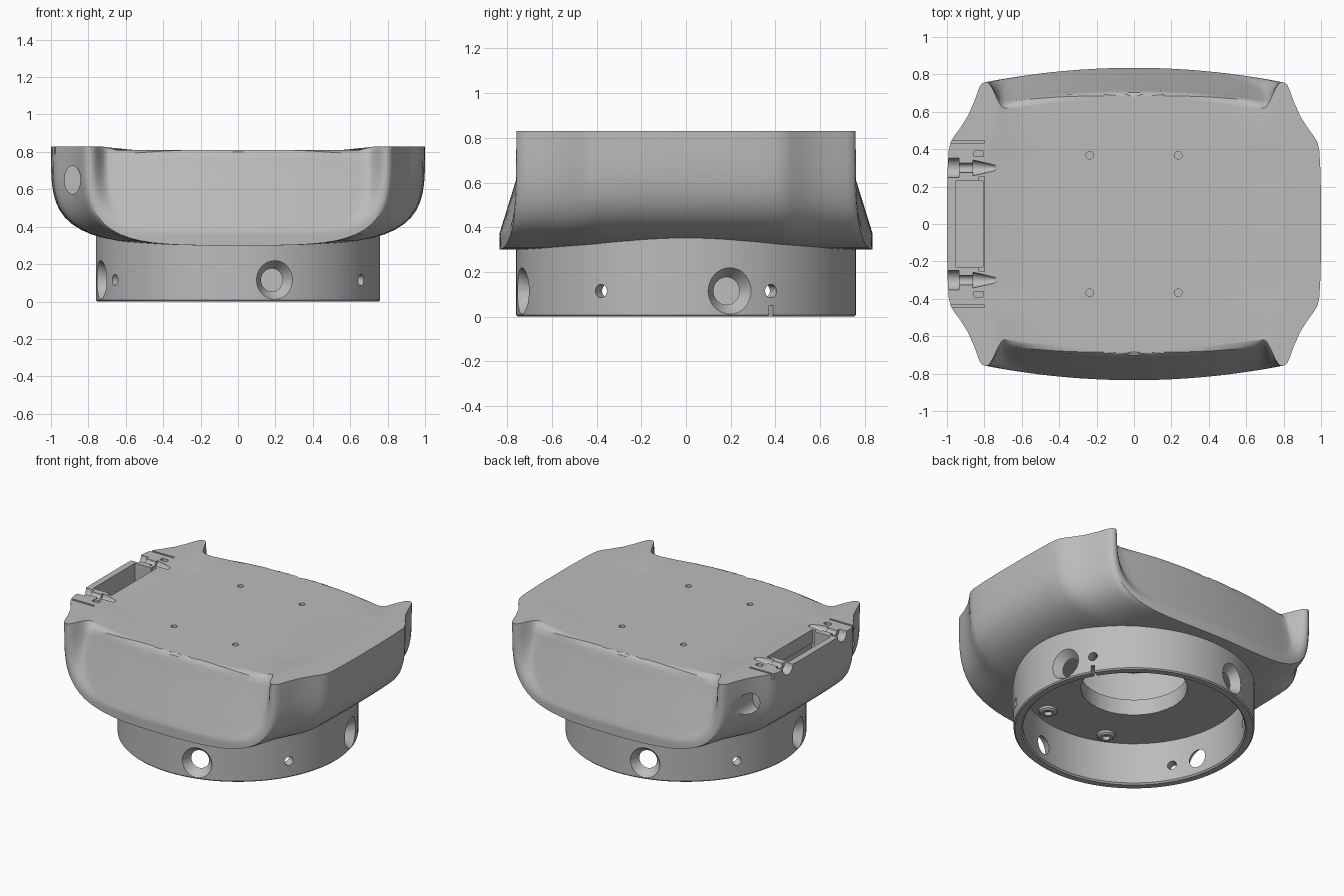
import bpy, bmesh
from math import sin, cos, pi, radians
from mathutils import Matrix, Vector

if "Cube" in bpy.data.objects:
    bpy.data.objects.remove(bpy.data.objects["Cube"])

grey = bpy.data.materials.new("plain grey")
grey.use_nodes = True
grey.diffuse_color = (0.5, 0.5, 0.5, 1)
grey.node_tree.nodes["Principled BSDF"].inputs["Base Color"].default_value = (0.5, 0.5, 0.5, 1)


def make_object(name, bm):
    bmesh.ops.remove_doubles(bm, verts=bm.verts, dist=0.0004)
    bmesh.ops.recalc_face_normals(bm, faces=bm.faces)
    mesh = bpy.data.meshes.new(name)
    bm.to_mesh(mesh)
    bm.free()
    mesh.materials.append(grey)
    ob = bpy.data.objects.new(name, mesh)
    bpy.context.collection.objects.link(ob)
    return ob


def activate(ob):
    bpy.ops.object.select_all(action='DESELECT')
    ob.select_set(True)
    bpy.context.view_layer.objects.active = ob


def smooth(ob, angle=35):
    activate(ob)
    bpy.ops.object.shade_smooth_by_angle(angle=radians(angle))


def rod(start, end, r1, r2=None, squash=(1, 1, 1), segs=32):
    """Cone or cylinder cutter between two points."""
    a, b = Vector(start), Vector(end)
    bm = bmesh.new()
    turn = (b - a).to_track_quat('Z', 'Y').to_matrix().to_4x4()
    bmesh.ops.create_cone(bm, cap_ends=True, segments=segs, radius1=r1, radius2=r1 if r2 is None else r2,
                          depth=(b - a).length)
    bmesh.ops.transform(bm, matrix=Matrix.Translation((a + b) / 2) @ Matrix.Diagonal((*squash, 1)) @ turn,
                        verts=bm.verts)
    return make_object("cutter", bm)


def box(center, size, spin=0):
    bm = bmesh.new()
    bmesh.ops.create_cube(bm, size=1)
    m = Matrix.Rotation(spin, 4, 'Z') @ Matrix.Translation(center) @ Matrix.Diagonal((*size, 1))
    bmesh.ops.transform(bm, matrix=m, verts=bm.verts)
    return make_object("cutter", bm)


def cut(ob, cutters):
    for c in cutters:
        c.hide_render = True
        activate(ob)
        mod = ob.modifiers.new("cut", 'BOOLEAN')
        mod.operation, mod.solver, mod.object = 'DIFFERENCE', 'EXACT', c
        bpy.ops.object.modifier_apply(modifier=mod.name)
        bpy.data.objects.remove(c)


def lathe(name, profile, center=(0, 0, 0), segs=96):
    bm = bmesh.new()
    rings = [[bm.verts.new((center[0] + r * cos(2 * pi * i / segs), center[1] + r * sin(2 * pi * i / segs),
                            center[2] + z)) for r, z in profile] for i in range(segs)]
    n = len(profile)
    for i in range(segs):
        a, b = rings[i], rings[(i + 1) % segs]
        for j in range(n):
            bm.faces.new((a[j], b[j], b[(j + 1) % n], a[(j + 1) % n]))
    return make_object(name, bm)


def ramp(x, lo, hi):
    t = min(1, max(0, (x - lo) / (hi - lo)))
    return t * t * (3 - 2 * t)


# ---- Body: a rounded trough section lofted from front to back
TOP, DEPTH, END = 0.83, 0.53, 0.805


def end_y(x, z, t):
    """Reach of the end face; t runs from 1 at the flank edge to 0 at the middle."""
    inset = 0.31 * (min(max(z, 0.37), 0.75) - 0.37) + 0.04 * (max(z - 0.75, 0) / 0.08) ** 2
    return 0.835 - 0.078 * (x / 0.8) ** 2 - inset * ramp(1 - t, 0.02, 0.14)


def dish(x, z):
    return min(z, TOP - 0.02 * ramp(0.74 - abs(x), 0, 0.1))


def add_grid(bm, rows):
    vs = [[bm.verts.new(p) for p in row] for row in rows]
    for a, b in zip(vs, vs[1:]):
        for j in range(len(a) - 1):
            bm.faces.new((a[j], a[j + 1], b[j + 1], b[j]))


half = 20
quarter = [pi / 4 * (1 - cos(pi * i / half)) for i in range(half + 1)]
arch = [(max(cos(a), 0) ** 0.5, sin(a) ** 0.5) for a in quarter]
arch[-1] = (0, 1)
section = arch + [(-x, d) for x, d in reversed(arch[:-1])]

plan = [(0, 1), (0.2, 1), (0.4, 0.996), (0.53, 0.99), (0.58, 0.98), (0.62, 0.962), (0.67, 0.934),
        (0.76, 0.89), (0.87, 0.853), (0.95, 0.832), (0.985, 0.818), (1, END)]
stations = [(-v, w) for v, w in reversed(plan[1:])] + plan
steps = [1, 0.98, 0.96, 0.94, 0.92, 0.9, 0.88, 0.86, 0.8, 0.65, 0.5, 0.35, 0.2, 0.12, 0.06, 0]
across = steps + [-t for t in reversed(steps[:-1])]

bm = bmesh.new()
add_grid(bm, [[(w * x, v * end_y(END * x, TOP - DEPTH * d, 1), TOP - DEPTH * d) for x, d in section]
              for v, w in stations])
add_grid(bm, [[(w * s, v * end_y(END * s, TOP, abs(s)), dish(w * s, TOP)) for s in across]
              for v, w in stations])
for side in (-1, 1):
    add_grid(bm, [[(END * t * x, side * end_y(END * t * x, TOP - DEPTH * t * d, t),
                    dish(END * t * x, TOP - DEPTH * t * d)) for x, d in section] for t in steps])
body = make_object("body_shell", bm)

# Hollow underside, latch pocket and top holes
cutters = [rod((0, 0, 0.2), (0, 0, 0.5), 0.335, segs=64),
           rod((0, 0, 0.405), (0, 0, 0.74), 0.58, segs=64),
           box((-0.88, 0, 0.75), (0.15, 0.46, 0.4)),
           box((-0.815, 0, 0.8), (0.03, 0.5, 0.12))]
for s in (-1, 1):
    cutters += [rod((-1.05, s * 0.3, TOP), (-0.935, s * 0.3, TOP), 0.052),
                rod((-0.96, s * 0.3, TOP), (-0.84, s * 0.3, TOP), 0.025),
                rod((-0.86, s * 0.3, TOP), (-0.74, s * 0.3, TOP), 0.042, 0.015),
                box((-0.83, s * 0.375, TOP), (0.05, 0.03, 0.06)),
                box((-0.9, s * 0.44, TOP), (0.2, 0.014, 0.08)),
                rod((-0.885, s * 0.47, 0.65), (-0.885, s * 0.9, 0.65), 0.05, squash=(0.85, 1, 1.5))]
    cutters += [rod((x, s * 0.367, 0.77), (x, s * 0.367, 0.9), 0.02) for x in (-0.237, 0.237)]
cut(body, cutters)
smooth(body)

# ---- Base ring with a roof plate and central opening
base = lathe("base_ring", [(0.335, 0.295), (0.7, 0.295), (0.7, 0.01), (0.71, 0), (0.752, 0),
                           (0.76, 0.008), (0.76, 0.4), (0.335, 0.4)])
cutters = []


def radial(angle, inner, outer, r1, r2=None):
    d = Vector((cos(angle), sin(angle), 0))
    up = Vector((0, 0, 0.115))
    return rod(d * inner + up, d * outer + up, r1, r2)


for deg in (15, 105, 195, 285):
    a = radians(deg)
    cutters += [radial(a, 0.6, 0.85, 0.055), radial(a, 0.69, 0.79, 0.055, 0.125)]
for deg in (30, 150, 210, 330):
    cutters.append(radial(radians(deg), 0.6, 0.85, 0.03))
cutters.append(box((0.73, 0, 0.02), (0.14, 0.022, 0.06), radians(30)))
cut(base, cutters)
smooth(base)

# ---- Screw bosses under the roof plate
for x in (-0.24, 0.24):
    for y in (-0.56, 0.56):
        smooth(lathe("screw_boss", [(0.025, 0.31), (0.025, 0.27), (0.045, 0.27), (0.058, 0.28), (0.058, 0.31)],
                     (x, y, 0), 24))
